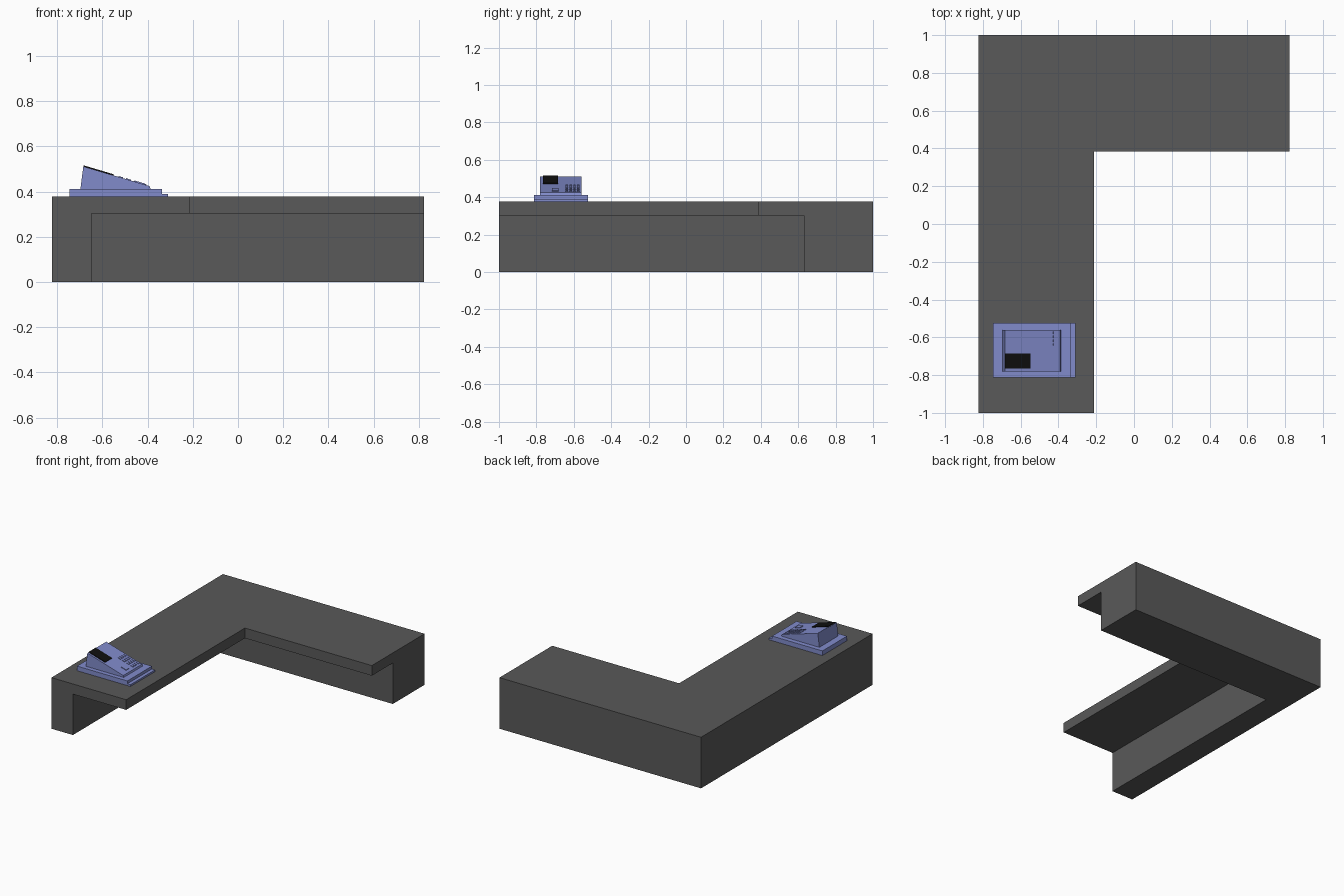
import bpy, bmesh, math
from mathutils import Matrix, Vector

if "Cube" in bpy.data.objects:
    bpy.data.objects.remove(bpy.data.objects["Cube"])


def material(name, rgb):
    m = bpy.data.materials.new(name)
    m.diffuse_color = (*rgb, 1)
    m.use_nodes = True
    m.node_tree.nodes["Principled BSDF"].inputs["Base Color"].default_value = m.diffuse_color
    return m


GREY = material("counter_grey", (0.1, 0.1, 0.1))
BLUE = material("register_blue", (0.22, 0.26, 0.6))
BLACK = material("screen_black", (0.005, 0.005, 0.005))


def finish(name, bm, mat):
    bmesh.ops.recalc_face_normals(bm, faces=bm.faces)
    me = bpy.data.meshes.new(name)
    bm.to_mesh(me)
    bm.free()
    me.materials.append(mat)
    ob = bpy.data.objects.new(name, me)
    bpy.context.collection.objects.link(ob)
    return ob


def loft(name, sections, mat):
    """Bridge matching closed sections and cap both ends."""
    bm = bmesh.new()
    rings = [[bm.verts.new(p) for p in s] for s in sections]
    n = len(rings[0])
    for a, b in zip(rings, rings[1:]):
        for i in range(n):
            j = (i + 1) % n
            bm.faces.new((a[i], a[j], b[j], b[i]))
    bm.faces.new(rings[0])
    bm.faces.new(rings[-1])
    return finish(name, bm, mat)


def extrude_y(name, profile, y0, y1, mat):
    return loft(name, [[(x, y, z) for x, z in profile] for y in (y0, y1)], mat)


# Counter: overhanging section swept round the corner (left depth, back depth, z)
section = [(0, 0, 0), (0.175, 0.37, 0), (0.175, 0.37, 0.302),
           (0.61, 0.615, 0.302), (0.61, 0.615, 0.377), (0, 0, 0.377)]
X, Y = 0.823, 1.0
loft("counter", [[(-X + a, -Y, z) for a, b, z in section],
                 [(-X + a, Y - b, z) for a, b, z in section],
                 [(X, Y - b, z) for a, b, z in section]], GREY)

# Register base with stepped drawer front
extrude_y("register_base", [(-0.746, 0.377), (-0.31, 0.377), (-0.31, 0.39),
                            (-0.335, 0.39), (-0.335, 0.411), (-0.746, 0.411)],
          -0.812, -0.525, BLUE)

# Wedge body
TOP, LOW = Vector((-0.684, 0.511)), Vector((-0.391, 0.424))
extrude_y("register_body", [(-0.697, 0.409), (-0.386, 0.409), tuple(LOW), tuple(TOP)],
          -0.78, -0.56, BLUE)

# Parts lying on the sloping face
SLOPE = (LOW.y - TOP.y) / (LOW.x - TOP.x)
TILT = Matrix.Rotation(-math.atan(SLOPE), 4, 'Y')


def add_pad(bm, x, y, sx, sy, height):
    z = TOP.y + (x - TOP.x) * SLOPE
    mat = (Matrix.Translation((x, y, z)) @ TILT
           @ Matrix.Diagonal((sx, sy, 2 * height, 1)))
    bmesh.ops.create_cube(bm, size=1, matrix=mat)


# Display screen
bm = bmesh.new()
add_pad(bm, -0.617, -0.725, 0.139, 0.08, 0.005)
finish("display_screen", bm, BLACK)

# Keypad
bm = bmesh.new()
for i in range(4):
    for j in range(4):
        add_pad(bm, -0.519 + i * 0.034, -0.638 + j * 0.021, 0.022, 0.013, 0.004)
finish("keypad", bm, BLUE)

# Large single key near the front of the slope
bm = bmesh.new()
add_pad(bm, -0.435, -0.698, 0.045, 0.035, 0.005)
finish("large_key", bm, BLUE)
